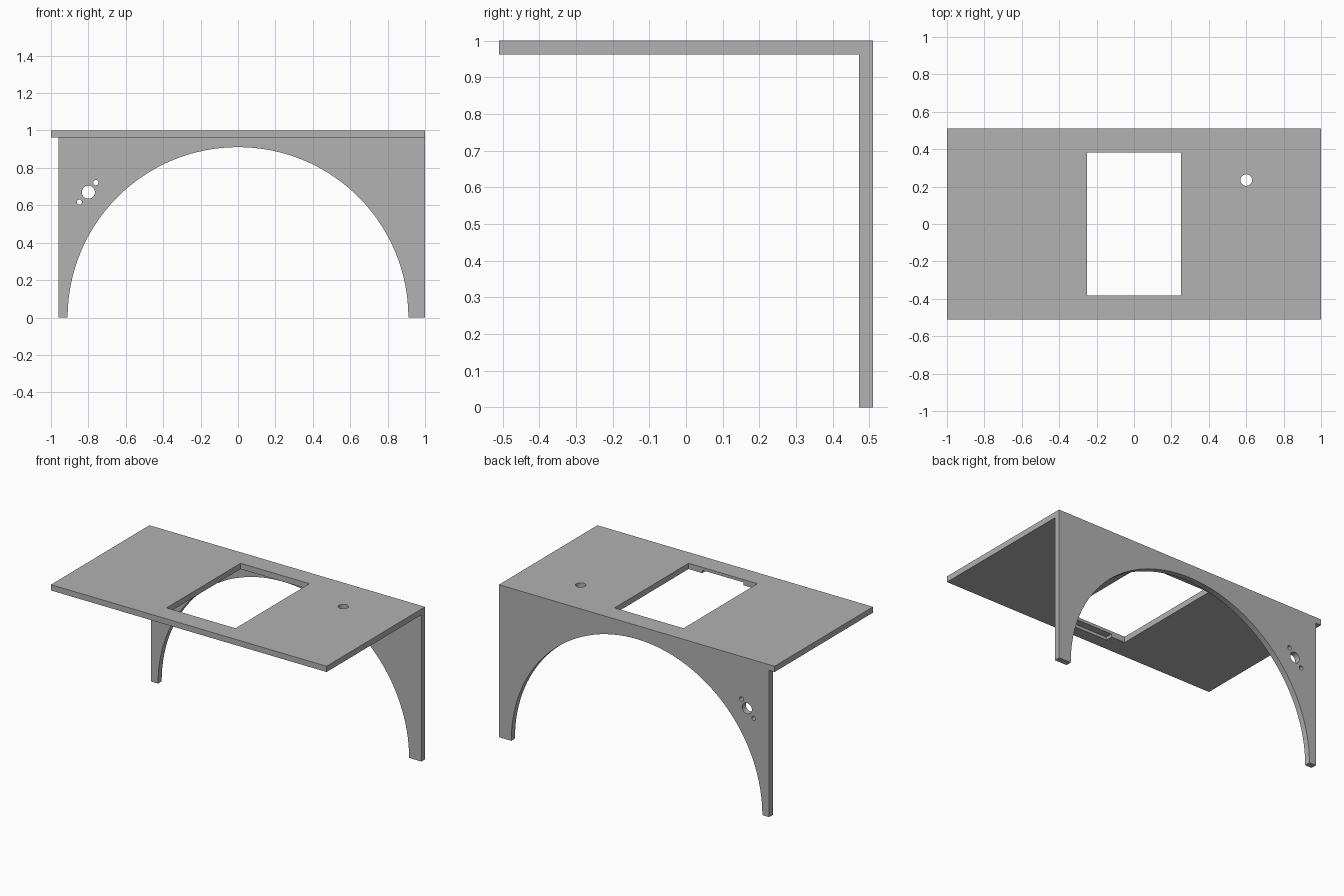
import bpy
import math

cube = bpy.data.objects.get("Cube")
if cube:
    bpy.data.objects.remove(cube, do_unlink=True)

T = 0.038      # sheet thickness
HALF_Y = 0.51  # half the depth

grey = bpy.data.materials.new("plain_grey")
grey.use_nodes = True
colour = (0.445, 0.445, 0.445, 1)
grey.diffuse_color = colour
grey.node_tree.nodes["Principled BSDF"].inputs["Base Color"].default_value = colour


def box(name, low, high):
    centre = [(a + b) / 2 for a, b in zip(low, high)]
    bpy.ops.mesh.primitive_cube_add(size=1, location=centre)
    ob = bpy.context.object
    ob.name = name
    ob.scale = [b - a for a, b in zip(low, high)]
    bpy.ops.object.transform_apply(location=True, rotation=True, scale=True)
    ob.data.materials.append(grey)
    return ob


def cylinder(name, centre, radius, along_y=False, sides=48):
    rotation = (math.pi / 2 if along_y else 0, 0, 0)
    bpy.ops.mesh.primitive_cylinder_add(vertices=sides, radius=radius, depth=0.2,
                                        location=centre, rotation=rotation)
    ob = bpy.context.object
    ob.name = name
    bpy.ops.object.transform_apply(location=True, rotation=True, scale=True)
    ob.data.materials.append(grey)
    return ob


def combine(target, tool, operation):
    mod = target.modifiers.new(tool.name, 'BOOLEAN')
    mod.operation = operation
    mod.solver = 'EXACT'
    mod.object = tool
    bpy.context.view_layer.objects.active = target
    bpy.ops.object.modifier_apply(modifier=mod.name)
    bpy.data.objects.remove(tool, do_unlink=True)


# Back panel with its arch and mounting holes
back_y = HALF_Y - T / 2
panel = box("back_panel", (-0.96, HALF_Y - T, 0), (1, HALF_Y, 1))
combine(panel, cylinder("arch_cutter", (0, back_y, 0), 0.911, True, 128), 'DIFFERENCE')
for x, z, r in [(-0.80, 0.67, 0.035), (-0.76, 0.721, 0.014), (-0.848, 0.617, 0.014)]:
    combine(panel, cylinder("panel_hole", (x, back_y, z), r, True), 'DIFFERENCE')

# Top plate joined flush with the panel
plate = box("top_plate", (-1, -HALF_Y, 1 - T), (1, HALF_Y, 1))
combine(plate, panel, 'UNION')
plate.name = "table_bracket"

# Window, shallow notch under its front edge, and round hole
combine(plate, box("window", (-0.25, -0.383, 0.9), (0.25, 0.383, 1.1)), 'DIFFERENCE')
combine(plate, box("notch", (-0.15, -0.43, 0.9), (0.15, -0.37, 1 - T / 2)), 'DIFFERENCE')
combine(plate, cylinder("plate_hole", (0.6, 0.235, 1), 0.031), 'DIFFERENCE')

# Smooth curves, sharp edges
bpy.ops.object.select_all(action='DESELECT')
plate.select_set(True)
bpy.context.view_layer.objects.active = plate
bpy.ops.object.shade_smooth_by_angle(angle=math.radians(30))
